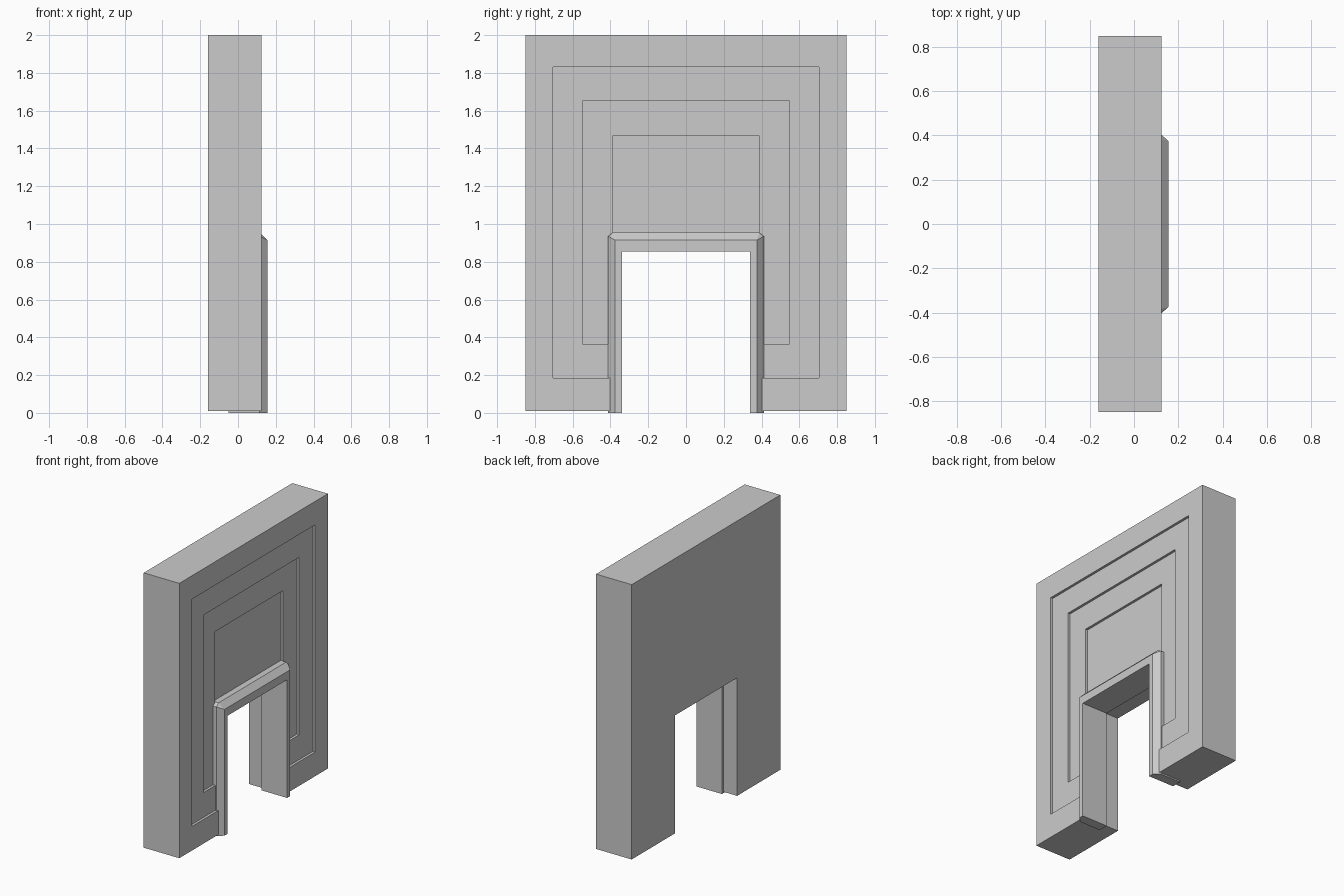
import bpy, bmesh

if "Cube" in bpy.data.objects:
    bpy.data.objects.remove(bpy.data.objects["Cube"])

FRONT = 0.125  # x of the wall's decorated face


def make_object(name, bm):
    bmesh.ops.remove_doubles(bm, verts=bm.verts, dist=0.0005)
    bmesh.ops.recalc_face_normals(bm, faces=bm.faces)
    mesh = bpy.data.meshes.new(name)
    bm.to_mesh(mesh)
    bm.free()
    ob = bpy.data.objects.new(name, mesh)
    bpy.context.collection.objects.link(ob)
    return ob


def box(name, x0, x1, half_y, z0, z1):
    bm = bmesh.new()
    bmesh.ops.create_cube(bm, size=1)
    for v in bm.verts:
        v.co.x = x0 if v.co.x < 0 else x1
        v.co.y = -half_y if v.co.y < 0 else half_y
        v.co.z = z0 if v.co.z < 0 else z1
    return make_object(name, bm)


def cut(target, cutter):
    mod = target.modifiers.new("cut", 'BOOLEAN')
    mod.operation = 'DIFFERENCE'
    mod.solver = 'EXACT'
    mod.object = cutter
    bpy.context.view_layer.objects.active = target
    bpy.ops.object.modifier_apply(modifier=mod.name)
    bpy.data.objects.remove(cutter)


# Wall slab with three stepped recesses and a doorway
wall = box("wall", -0.16, FRONT, 0.85, 0.01, 2.0)
recesses = [(0.705, 0.185, 1.83), (0.547, 0.365, 1.65), (0.39, 0.545, 1.465)]
for i, (hy, z0, z1) in enumerate(recesses):
    cut(wall, box("recess_cutter", FRONT - 0.018 * (i + 1), 0.3, hy, z0, z1))
cut(wall, box("doorway_cutter", -0.5, 0.5, 0.356, -0.5, 0.864))


# Door frame: arch-shaped sections lofted along x, bevelled towards the front
def section(x, outer, top, corner):
    half = [(outer, 0), (outer, top - corner * 0.8), (outer - corner, top)]
    path = half + [(-y, z) for y, z in reversed(half)]
    path += [(-0.34, 0), (-0.34, 0.855), (0.34, 0.855), (0.34, 0)]
    return [(x, y, z) for y, z in path]


bm = bmesh.new()
rings = [[bm.verts.new(p) for p in section(*s)] for s in (
    (-0.05, 0.412, 0.955, 0.025),
    (0.115, 0.412, 0.955, 0.025),
    (0.155, 0.375, 0.914, 0.0))]
for a, b in zip(rings, rings[1:]):
    for i in range(len(a)):
        j = (i + 1) % len(a)
        bm.faces.new((a[i], a[j], b[j], b[i]))
bm.faces.new(rings[0])
bm.faces.new(rings[-1])
make_object("door_frame", bm)
